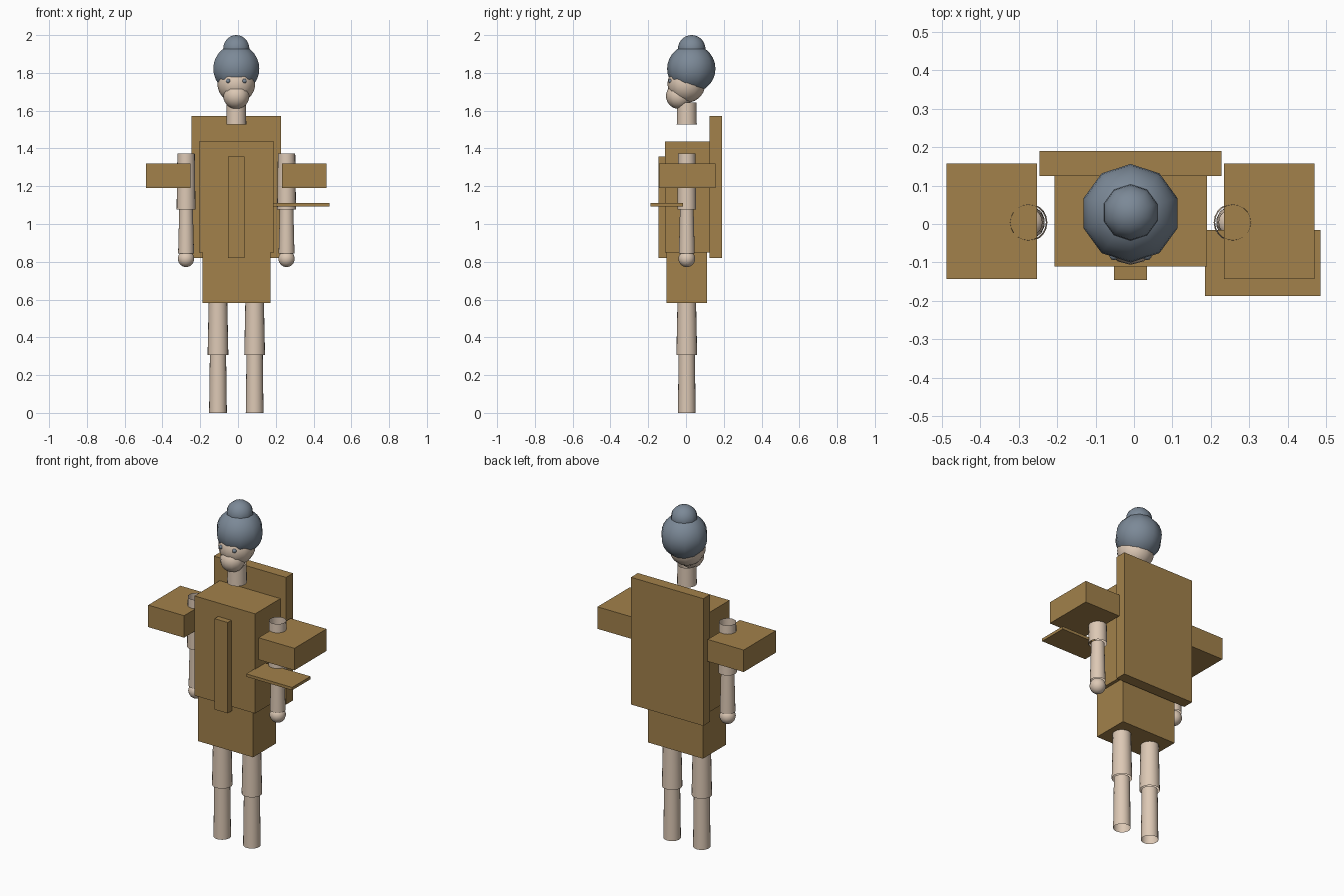
import bpy
import math

cube = bpy.data.objects.get("Cube")
if cube:
    bpy.data.objects.remove(cube, do_unlink=True)

CX = -0.009   # body centre line
LY = 0.004    # depth of limbs


def material(name, rgb):
    mat = bpy.data.materials.new(name)
    mat.use_nodes = True
    mat.diffuse_color = (*rgb, 1)
    mat.node_tree.nodes["Principled BSDF"].inputs["Base Color"].default_value = (*rgb, 1)
    return mat


cloth = material("ochre cloth", (0.36, 0.22, 0.07))
skin = material("pale skin", (0.72, 0.58, 0.46))
grey = material("slate hair", (0.20, 0.25, 0.31))


def finish(name, mat, smooth=False):
    ob = bpy.context.object
    ob.name = name
    ob.data.materials.append(mat)
    if smooth:
        bpy.ops.object.shade_smooth_by_angle(angle=math.radians(50))
    return ob


def box(name, x, y, z):
    """Box from three (low, high) ranges."""
    spans = (x, y, z)
    bpy.ops.mesh.primitive_cube_add(size=1, location=[sum(s) / 2 for s in spans])
    ob = finish(name, cloth)
    ob.scale = [s[1] - s[0] for s in spans]


def tube(name, x, z, r_low, r_high):
    """Open tapered tube standing between two heights."""
    bpy.ops.mesh.primitive_cone_add(vertices=20, radius1=r_low, radius2=r_high,
                                    depth=z[1] - z[0], end_fill_type='NOTHING',
                                    location=(x, LY, sum(z) / 2))
    finish(name, skin, True)


def ball(name, mat, loc, r, segments=10):
    bpy.ops.mesh.primitive_uv_sphere_add(segments=segments, ring_count=14,
                                         radius=r, location=loc)
    finish(name, mat, True)


# Clothing
box("torso", (-0.207, 0.19), (-0.111, 0.126), (0.848, 1.437))
box("back_panel", (-0.246, 0.227), (0.125, 0.19), (0.82, 1.572))
box("front_strip", (-0.052, 0.034), (-0.145, -0.10), (0.82, 1.357))
box("skirt", (-0.189, 0.171), (-0.104, 0.112), (0.581, 0.85))
box("tray", (0.185, 0.485), (-0.187, -0.016), (1.093, 1.11))

# Paired limbs and sleeves
for side, s in (("left", 1), ("right", -1)):
    inner, outer = CX + s * 0.243, CX + s * 0.478
    box(side + "_sleeve", sorted((inner, outer)), (-0.143, 0.157), (1.19, 1.32))
    leg, arm = CX + s * 0.097, CX + s * 0.266
    tube(side + "_shin", leg, (0, 0.308), 0.047, 0.043)
    tube(side + "_thigh", leg, (0.306, 0.6), 0.055, 0.049)
    tube(side + "_upper_arm", arm, (1.077, 1.372), 0.05, 0.046)
    tube(side + "_forearm", arm, (0.845, 1.08), 0.042, 0.036)
    ball(side + "_hand", skin, (arm, LY, 0.816), 0.044, 14)
    ball(side + "_eye", grey, (CX + s * 0.043, -0.082, 1.757), 0.012)

# Neck and head
tube("neck", CX, (1.527, 1.642), 0.053, 0.051)
ball("head", skin, (CX, 0.002, 1.742), 0.1, 12)
ball("jaw", skin, (CX, -0.037, 1.678), 0.069, 12)
ball("hair", grey, (CX, 0.028, 1.822), 0.128)
ball("hair_bun", grey, (CX, 0.03, 1.927), 0.073)
